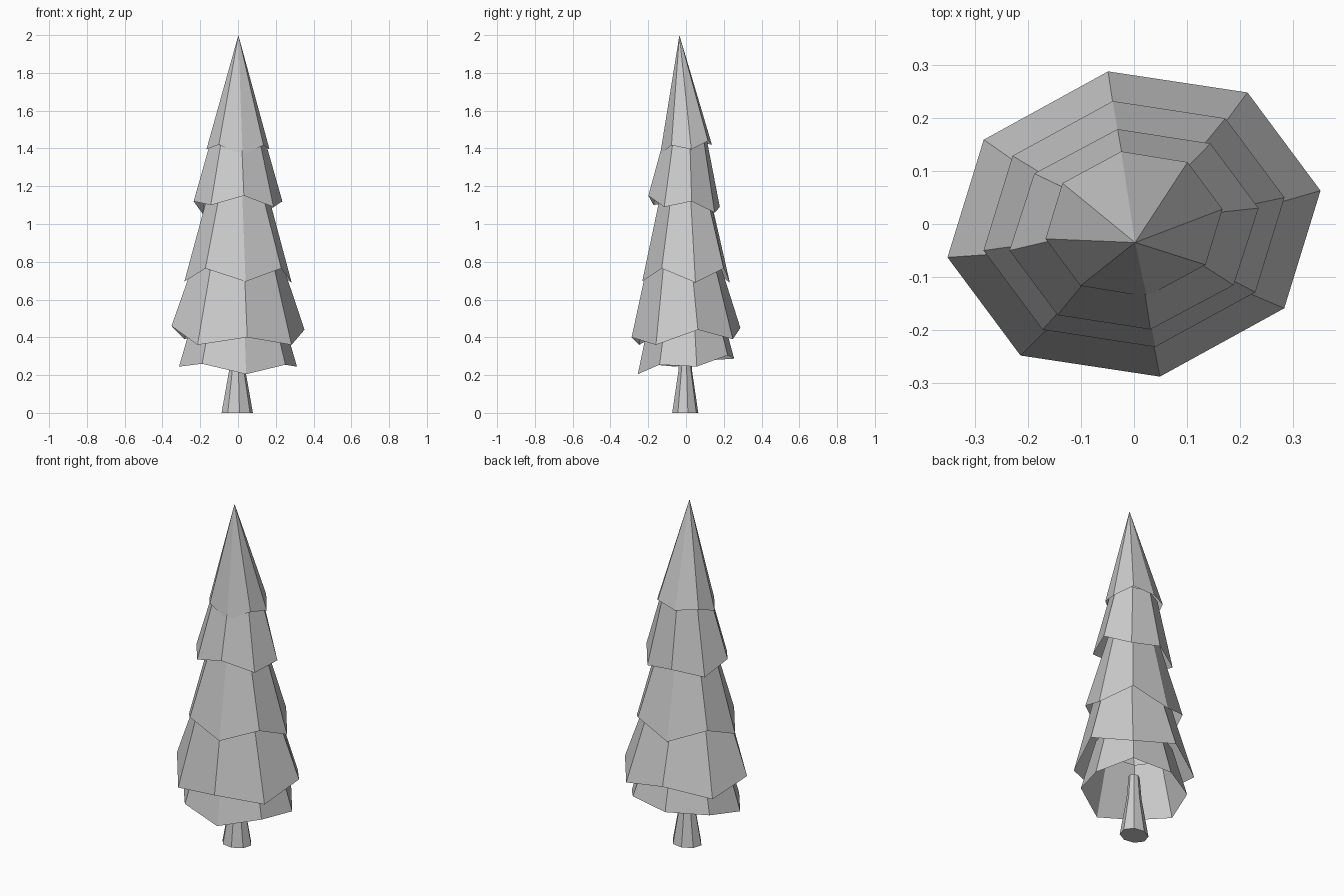
import bpy, bmesh, math

if "Cube" in bpy.data.objects:
    bpy.data.objects.remove(bpy.data.objects["Cube"])

SIDES = 8


def ring(bm, ax, by, zs, scale=1.0, cx=0.0, cy=0.0):
    """Skewed octagon ring: ax = vector to corner 0, by = vector to corner 2."""
    verts = []
    for k in range(SIDES):
        t = 2 * math.pi * k / SIDES
        c, s = math.cos(t) * scale, math.sin(t) * scale
        z = zs[k] if isinstance(zs, (list, tuple)) else zs
        verts.append(bm.verts.new((cx + c * ax[0] + s * by[0],
                                   cy + c * ax[1] + s * by[1], z)))
    return verts


def bridge(bm, low, high):
    for k in range(SIDES):
        n = (k + 1) % SIDES
        bm.faces.new((low[k], low[n], high[n], high[k]))


def finish(bm, name):
    mesh = bpy.data.meshes.new(name)
    bm.to_mesh(mesh)
    bm.free()
    bpy.context.collection.objects.link(bpy.data.objects.new(name, mesh))


# Branch tiers: rim axes, rim centre y, jagged rim heights, top height, top scale, top centre y
tiers = [
    ((.312, .057), (-.043, .255), 0, (.245, .305, .287, .28, .245, .26, .205, .255), .55, .72, 0),
    ((.352, .063), (-.049, .288), 0, (.44, .39, .45, .39, .46, .36, .40, .36), .85, .61, -.015),
    ((.284, .050), (-.040, .232), 0, (.69, .765, .69, .765, .695, .765, .695, .765), 1.2, .52, -.005),
    ((.235, .040), (-.031, .189), -.01, (1.12, 1.06, 1.09, 1.055, 1.12, 1.10, 1.15, 1.09), 1.45, .60, -.004),
]
for i, (ax, by, cy, rim, top_z, top_s, top_cy) in enumerate(tiers):
    bm = bmesh.new()
    bridge(bm, ring(bm, ax, by, rim, cy=cy),
           ring(bm, ax, by, top_z, top_s, cy=top_cy))
    finish(bm, f"branch_tier_{i + 1}")

# Pointed top tier
bm = bmesh.new()
low = ring(bm, (.167, .028), (-.024, .137),
           (1.395, 1.44, 1.42, 1.43, 1.395, 1.42, 1.367, 1.417))
tip = bm.verts.new((.002, -.035, 2.0))
for k in range(SIDES):
    bm.faces.new((low[k], low[(k + 1) % SIDES], tip))
finish(bm, "tree_top")

# Tapered trunk with closed ends
bm = bmesh.new()
ax, by = (.083, .014), (-.012, .069)
rings = [ring(bm, ax, by, z, s, -.004, -.004) for z, s in ((0, 1), (.22, .53), (.36, .38))]
for a, b in zip(rings, rings[1:]):
    bridge(bm, a, b)
bm.faces.new(rings[0][::-1])
bm.faces.new(rings[-1])
finish(bm, "trunk")
